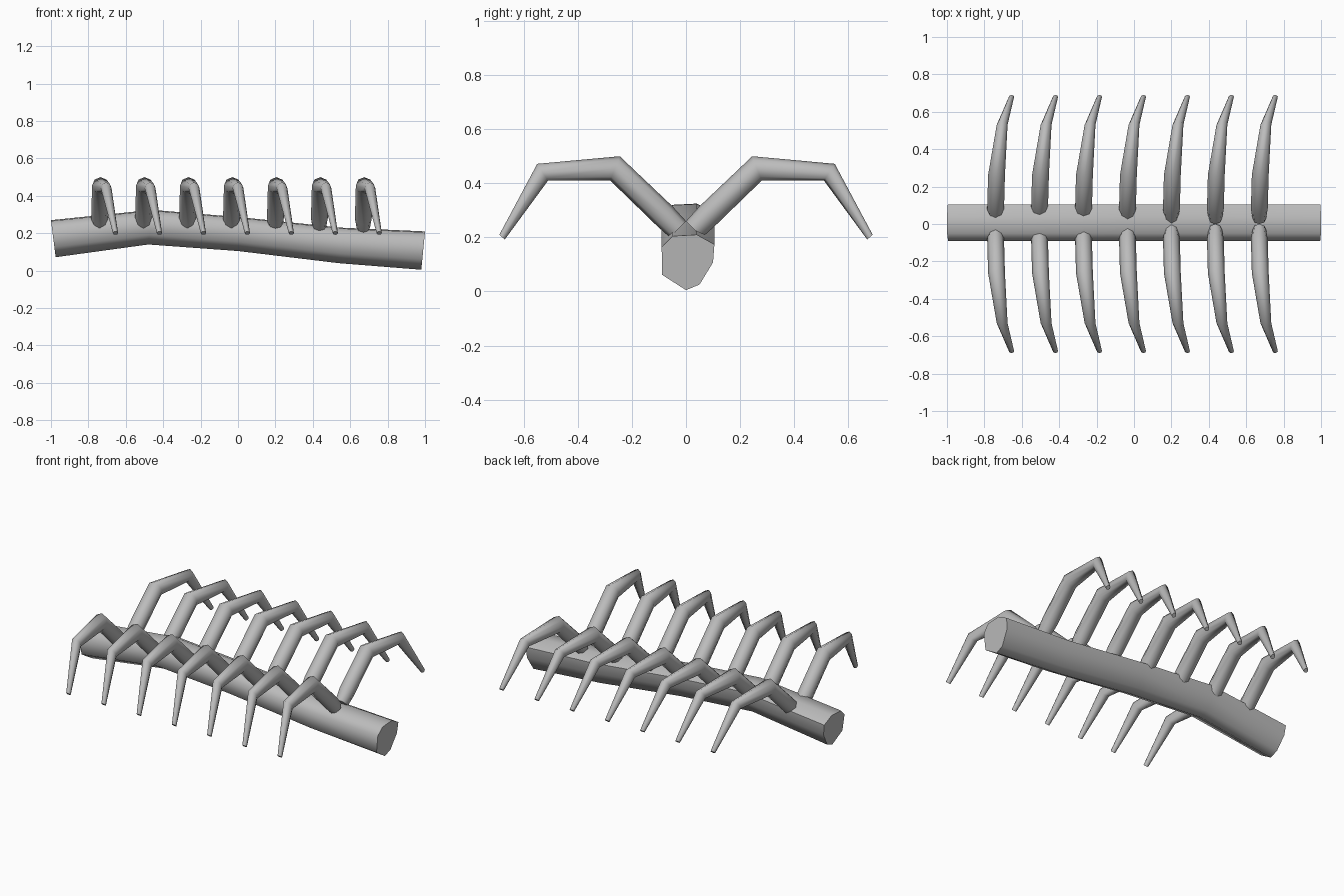
import bpy
import math
from mathutils import Vector

cube = bpy.data.objects.get("Cube")
if cube:
    bpy.data.objects.remove(cube, do_unlink=True)

grey = bpy.data.materials.new("plain_grey")
grey.use_nodes = True
colour = (0.5, 0.5, 0.5, 1)
grey.diffuse_color = colour
grey.node_tree.nodes["Principled BSDF"].inputs["Base Color"].default_value = colour


def loft(name, rings):
    """Skin a tube through equal rings of points and close both ends."""
    n = len(rings[0])
    verts = [p for ring in rings for p in ring]
    faces = [tuple(range(n))[::-1], tuple(range(len(verts) - n, len(verts)))]
    for r in range(len(rings) - 1):
        for i in range(n):
            j = (i + 1) % n
            faces.append((r * n + i, r * n + j, r * n + n + j, r * n + n + i))
    mesh = bpy.data.meshes.new(name)
    mesh.from_pydata(verts, [], faces)
    mesh.materials.append(grey)
    obj = bpy.data.objects.new(name, mesh)
    bpy.context.collection.objects.link(obj)
    bpy.ops.object.select_all(action='DESELECT')
    obj.select_set(True)
    bpy.context.view_layer.objects.active = obj
    bpy.ops.object.mode_set(mode='EDIT')
    bpy.ops.mesh.select_all(action='SELECT')
    bpy.ops.mesh.normals_make_consistent(inside=False)
    bpy.ops.object.mode_set(mode='OBJECT')
    bpy.ops.object.shade_smooth_by_angle(angle=math.radians(60))
    return obj


# Spine: an uneven section carried along a gently arched line
section = [(0, -1), (0.05, -0.8), (0.1, 0), (0.105, 0.65),
           (0.04, 1), (-0.05, 0.95), (-0.09, 0.55), (-0.088, -0.45)]
# x at top, z at top, x at bottom, z at bottom
stations = [(-1, 0.27, -0.975, 0.072), (-0.46, 0.325, -0.48, 0.14),
            (0.02, 0.285, 0, 0.105), (0.55, 0.23, 0.54, 0.04),
            (1, 0.21, 0.98, 0.005)]
spine_rings = []
for xt, zt, xb, zb in stations:
    top, low = Vector((xt, 0, zt)), Vector((xb, 0, zb))
    spine_rings.append([low.lerp(top, (h + 1) / 2) + Vector((0, y, 0))
                        for y, h in section])
loft("spine", spine_rings)

# Ribs: outer y z, inner y z, sideways sweep, half width
rib_rings = [((0.0, 0.26), (0.06, 0.2), 0, 0.036),
             ((0.05, 0.315), (0.11, 0.245), 0, 0.045),
             ((0.245, 0.5), (0.28, 0.41), 0.005, 0.045),
             ((0.55, 0.472), (0.51, 0.41), 0.035, 0.029),
             ((0.69, 0.21), (0.67, 0.192), 0.085, 0.014)]
SIDES = 8
for side, label in ((-1, "front"), (1, "back")):
    for k in range(7):
        x0 = -0.74 + 0.235 * k
        rings = []
        for outer, inner, sweep, half in rib_rings:
            a = Vector((x0 + sweep, side * outer[0], outer[1]))
            b = Vector((x0 + sweep, side * inner[0], inner[1]))
            mid, reach = (a + b) / 2, (a - b) / 2
            rings.append([mid + reach * math.cos(t) + Vector((half * math.sin(t), 0, 0))
                          for t in (math.tau * i / SIDES for i in range(SIDES))])
        loft(f"{label}_rib_{k + 1}", rings)
